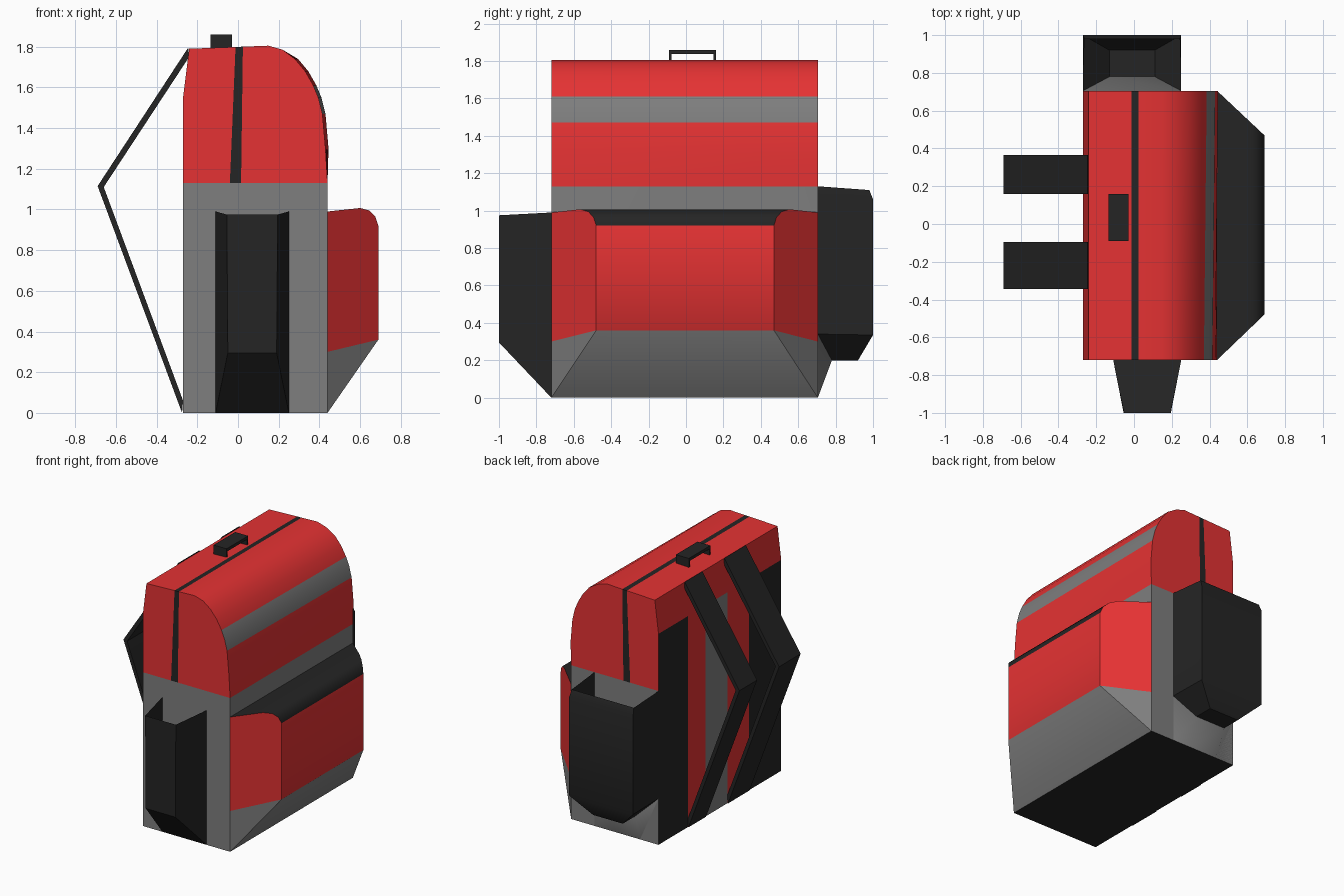
import bpy, bmesh
from math import radians
from mathutils import Vector

cube = bpy.data.objects.get("Cube")
if cube:
    bpy.data.objects.remove(cube)


def material(name, rgb):
    m = bpy.data.materials.new(name)
    m.use_nodes = True
    m.diffuse_color = (*rgb, 1)
    m.node_tree.nodes["Principled BSDF"].inputs["Base Color"].default_value = (*rgb, 1)
    return m


RED, GREY, BLACK = 0, 1, 2
MATS = [material("red fabric", (0.78, 0.032, 0.033)),
        material("grey fabric", (0.21, 0.21, 0.21)),
        material("black webbing", (0.018, 0.018, 0.018))]


def loft(name, rings, rule, closed=True, first_cap=True, last_cap=True, cuts=()):
    """Skin rings of points, slice along planes, colour each face by rule."""
    bm = bmesh.new()
    rows = [[bm.verts.new(p) for p in ring] for ring in rings]
    n = len(rows[0])
    for a, b in zip(rows, rows[1:]):
        for i in range(n if closed else n - 1):
            j = (i + 1) % n
            bm.faces.new((a[i], a[j], b[j], b[i]))
    if first_cap:
        bm.faces.new(rows[0][::-1])
    if last_cap:
        bm.faces.new(rows[-1])
    bmesh.ops.recalc_face_normals(bm, faces=bm.faces[:])
    for point, normal in cuts:
        bmesh.ops.bisect_plane(bm, geom=bm.verts[:] + bm.edges[:] + bm.faces[:],
                               dist=1e-4, plane_co=point, plane_no=normal)
    bm.normal_update()
    for f in bm.faces:
        f.material_index = rule(f.calc_center_median(), f.normal)
    mesh = bpy.data.meshes.new(name)
    bm.to_mesh(mesh)
    bm.free()
    for m in MATS:
        mesh.materials.append(m)
    mesh.shade_smooth()
    mesh.set_sharp_from_angle(angle=radians(42))
    obj = bpy.data.objects.new(name, mesh)
    bpy.context.collection.objects.link(obj)
    return obj


def black(c, n):
    return BLACK


def grey(c, n):
    return GREY


# Main body: side profile swept front to back, slightly fuller at the back
FRONT, BACK = -0.72, 0.705
profile = [(-.27, 0), (.44, 0), (.44, 1.13), (.43, 1.3), (.415, 1.47), (.395, 1.55),
           (.37, 1.61), (.33, 1.68), (.28, 1.74), (.22, 1.785), (.15, 1.805),
           (-.24, 1.79), (-.27, 1.55)]


def fuller(x, z):
    return x + (.015 if x > .25 and 1.2 < z < 1.75 else 0)


# Zip stripe edges, leaning a little as they rise: x at the hem and at the top
HEM, TOP = 1.13, 1.8
ZIP = [(-.04, -.012), (.015, .024)]
COLUMNS = [-.345, -.095, .16, .365]


def zip_x(edge, z):
    low, high = edge
    return low + (high - low) * (z - HEM) / (TOP - HEM)


def body_rule(c, n):
    if n.z < -.9:
        return BLACK
    if n.x < -.9 and c.z < 1.55:                     # striped back panel
        if COLUMNS[1] < c.y < COLUMNS[2]:
            return GREY
        return RED if COLUMNS[0] < c.y < COLUMNS[3] else BLACK
    if c.z < HEM:
        return GREY
    if zip_x(ZIP[0], c.z) < c.x < zip_x(ZIP[1], c.z):
        return BLACK
    if n.x > .5 and abs(n.y) < .5 and 1.47 < c.z < 1.61:   # reflective band
        return GREY
    return RED


cuts = [((0, 0, z), (0, 0, 1)) for z in (HEM, 1.47, 1.55, 1.61)]
cuts += [((0, y, 0), (0, 1, 0)) for y in COLUMNS]
cuts += [((lo, 0, HEM), (TOP - HEM, 0, lo - hi)) for lo, hi in ZIP]
loft("body", [[(x, FRONT, z) for x, z in profile],
              [(fuller(x, z), BACK, z) for x, z in profile]], body_rule, cuts=cuts)

# Large pocket, tapering away from the body, with a black zipped top
pocket = [(.44, 0), (.69, .36), (.69, .92), (.675, .965), (.645, .995), (.6, 1.007), (.44, .99)]
seam = Vector((-.06, 0, .25))


def pocket_rule(c, n):
    if (c - Vector((.44, 0, .3))).dot(seam) < 0:
        return GREY
    return BLACK if c.z > .92 and abs(n.y) < .5 else RED


loft("large_pocket", [[(x, FRONT + .96 * (x - .44), z) for x, z in pocket],
                      [(x, BACK - .94 * (x - .44), z) for x, z in pocket]],
     pocket_rule, cuts=[((.44, 0, .3), seam)])


# Open pockets on the ends: rings run from the body, out and back again
def u_ring(x0, x1, y_in, y_out, z_in, z_out, inset=0):
    return [(x1, y_in, z_in), (x1 - inset, y_out, z_out),
            (x0 + inset, y_out, z_out), (x0, y_in, z_in)]


loft("front_bottle_pocket", [u_ring(-.11, .25, FRONT, -1, .99, .975, .055),
                             u_ring(-.11, .25, FRONT, -1, 0, .295, .06)],
     black, closed=False, first_cap=False)

floor = u_ring(-.13, .11, .78, .92, .2, .2)
loft("back_bottle_pocket", [u_ring(-.27, .25, BACK, .98, 1.13, 1.11, .008),
                            u_ring(-.27, .25, BACK, 1, 1.08, 1.06),
                            u_ring(-.27, .25, BACK, 1, .34, .335), floor],
     black, closed=False, first_cap=False)

# Grey gusset holding up the back bottle pocket
loft("back_pocket_gusset",
     [[(.25, BACK, 0), (.1, BACK, 0), (-.12, BACK, 0), (-.27, BACK, 0)],
      [(.25, BACK, .34), floor[0], floor[3], (-.27, BACK, .34)]],
     grey, closed=False, first_cap=False)

# Shoulder straps
strap = [(-.245, 1.795), (-.69, 1.115), (-.275, 0), (-.27, .06), (-.66, 1.11), (-.24, 1.75)]
for name, y0, y1 in (("front_strap", COLUMNS[0], COLUMNS[1]),
                     ("back_strap", COLUMNS[2], COLUMNS[3])):
    loft(name, [[(x, y, z) for x, z in strap] for y in (y0, y1)], black)

# Carry handle: an upside-down U
handle = [(-.09, 1.79), (-.09, 1.86), (.16, 1.86), (.16, 1.79),
          (.148, 1.79), (.148, 1.838), (-.078, 1.838), (-.078, 1.79)]
loft("carry_handle", [[(x, y, z) for y, z in handle] for x in (-.135, -.03)], black)
